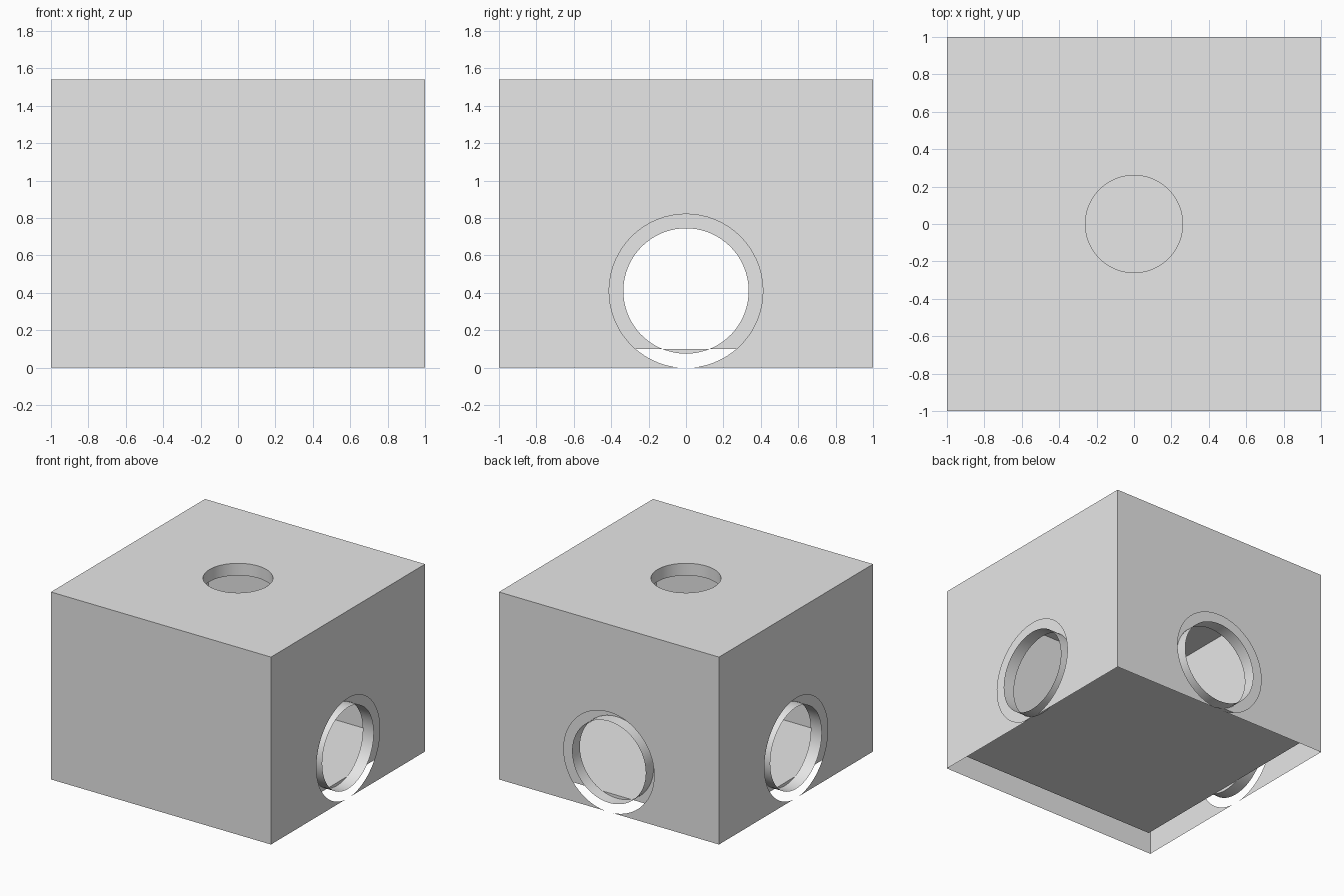
import bpy, bmesh
from math import sin, cos, asin, pi, tau
from mathutils import Matrix, Vector

cube = bpy.data.objects.get("Cube")
if cube:
    bpy.data.objects.remove(cube)

HEIGHT, GAP = 1.54, 0.1      # overall height, spacing between both shells
PORT_Z, PORT_R, COLLAR_R = 0.41, 0.411, 0.335
VENT_R, SEG = 0.26, 64

grey = bpy.data.materials.new("light_grey")
grey.use_nodes = True
grey.diffuse_color = (0.8, 0.8, 0.8, 1)
grey.node_tree.nodes["Principled BSDF"].inputs["Base Color"].default_value = (0.8, 0.8, 0.8, 1)


def make_object(name, bm):
    mesh = bpy.data.meshes.new(name)
    bm.to_mesh(mesh)
    bm.free()
    mesh.materials.append(grey)
    obj = bpy.data.objects.new(name, mesh)
    bpy.context.collection.objects.link(obj)
    return obj


def polygon(bm, points):
    return bm.faces.new([bm.verts.new(p) for p in points])


def arc(r, start, end):
    return [(r * cos(start + (end - start) * i / SEG),
             r * sin(start + (end - start) * i / SEG)) for i in range(SEG + 1)]


def side_wall(bm, half, z0, z1, r, turn, lip):
    """Wall facing +x, turned about z, with a round port breaking its lower edge."""
    top = [(half, half, z1), (half, -half, z1)]
    base = [(half, -half, z0), (half, half, z0)]
    spin = Matrix.Rotation(turn, 3, 'Z')
    if r is None:
        outlines = [top + base]
    else:
        a = asin((z0 - PORT_Z) / r)
        rim = [(half, y, PORT_Z + z) for y, z in arc(r, pi - a, a)]
        outlines = [top + base[:1] + rim + base[1:]]
        if lip:
            outlines.append([(half, y, PORT_Z + z) for y, z in arc(r, pi - a, tau + a)])
    for points in outlines:
        polygon(bm, [spin @ Vector(p) for p in points])


def pierced_ceiling(bm, half, z):
    """Square plate made of two halves around the round vent."""
    for s in (1, -1):
        rim = arc(VENT_R, 0, pi)
        points = [(half, 0), *rim, (-half, 0), (-half, half), (half, half)]
        polygon(bm, [(x * s, y * s, z) for x, y in points])


def shell(name, half, z0, z1, r, lip):
    bm = bmesh.new()
    for turn, port in ((0, r), (pi / 2, r), (pi, r), (-pi / 2, None)):
        side_wall(bm, half, z0, z1, port, turn, lip)
    pierced_ceiling(bm, half, z1)
    if lip:
        polygon(bm, [(-half, -half, z0), (-half, half, z0), (half, half, z0), (half, -half, z0)])
    bmesh.ops.remove_doubles(bm, verts=bm.verts, dist=1e-5)
    bmesh.ops.recalc_face_normals(bm, faces=bm.faces)
    return make_object(name, bm)


def collar(name, r, matrix):
    """Open tube joining the two shells."""
    bm = bmesh.new()
    bmesh.ops.create_cone(bm, cap_ends=False, segments=SEG, radius1=r, radius2=r,
                          depth=GAP, matrix=matrix)
    for face in bm.faces:
        face.smooth = True
    return make_object(name, bm)


# Outer casing, open below, and the inner chamber with its floor
shell("outer_casing", 1, 0, HEIGHT, PORT_R, False)
shell("inner_chamber", 1 - GAP, GAP, HEIGHT - GAP, COLLAR_R, True)

# Collars of the three side ports and of the top vent
mid = 1 - GAP / 2
for name, turn in (("left_collar", 0), ("back_collar", pi / 2), ("right_collar", pi)):
    collar(name, COLLAR_R, Matrix.Rotation(turn, 4, 'Z')
           @ Matrix.Translation((mid, 0, PORT_Z)) @ Matrix.Rotation(pi / 2, 4, 'Y'))
collar("top_collar", VENT_R, Matrix.Translation((0, 0, HEIGHT - GAP / 2)))
